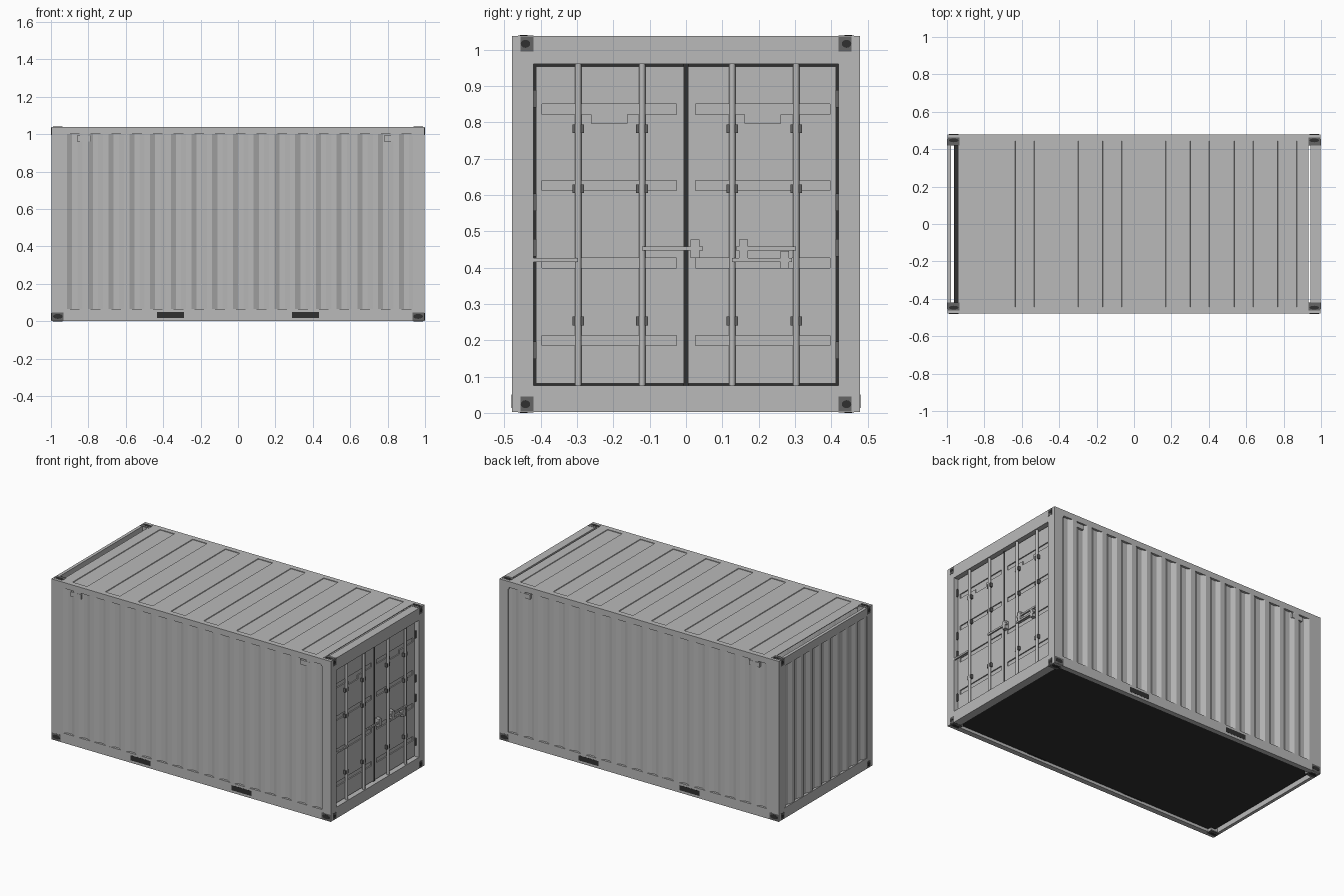
import bpy, bmesh, math
from mathutils import Vector

if "Cube" in bpy.data.objects:
    bpy.data.objects.remove(bpy.data.objects["Cube"])


def material(name, v):
    m = bpy.data.materials.new(name)
    m.diffuse_color = (v, v, v, 1)
    m.use_nodes = True
    m.node_tree.nodes["Principled BSDF"].inputs["Base Color"].default_value = m.diffuse_color
    return m


GREY = material("container grey", 0.49)
STEEL = material("dark steel", 0.13)
BLACK = material("black", 0.03)


def finish(name, bm, mat):
    bmesh.ops.recalc_face_normals(bm, faces=bm.faces)
    me = bpy.data.meshes.new(name)
    bm.to_mesh(me)
    bm.free()
    me.materials.append(mat)
    ob = bpy.data.objects.new(name, me)
    bpy.context.collection.objects.link(ob)
    return ob


def boxes(name, mat, spans):
    """One object made of boxes given as (x0, x1, y0, y1, z0, z1)."""
    bm = bmesh.new()
    for x0, x1, y0, y1, z0, z1 in spans:
        vs = bmesh.ops.create_cube(bm, size=1)["verts"]
        for v in vs:
            v.co = Vector((x0 if v.co.x < 0 else x1,
                           y0 if v.co.y < 0 else y1,
                           z0 if v.co.z < 0 else z1))
    return finish(name, bm, mat)


def sheet(name, path, to3d, a, b):
    """Corrugated sheet: a 2D path (along, depth) swept from a to b."""
    bm = bmesh.new()
    rows = [[bm.verts.new(to3d(u, d + t, w)) for u, d in path]
            for w, t in ((a, 0), (b, 0), (b, 0.004), (a, 0.004))]
    for k in range(4):
        r, s = rows[k], rows[(k + 1) % 4]
        for i in range(len(path) - 1):
            bm.faces.new((r[i], r[i + 1], s[i + 1], s[i]))
    for i in (0, -1):
        bm.faces.new([r[i] for r in rows])
    return finish(name, bm, GREY)


def waves(start, end, first, period, count, flat, slope, depth):
    """Trapezoid path: slope in, inner flat, slope out, repeated."""
    pts = [(start, 0)]
    for i in range(count):
        u = first + i * period
        pts += [(u, 0), (u + slope, depth), (u + slope + flat, depth),
                (u + 2 * slope + flat, 0)]
    return pts + [(end, 0)]


S = (-1, 1)

# Frame: posts, side rails, end headers and sills
posts = []
for sy in S:
    y0, y1 = sorted((sy * 0.42, sy * 0.479))
    posts += [(0.935, 0.998, y0, y1, 0.04, 1.0), (-0.998, -0.935, y0, y1, 0.04, 1.0)]
boxes("corner_posts", GREY, posts)
rails = []
for sy in S:
    y0, y1 = sorted((sy * 0.445, sy * 0.479))
    rails += [(-0.94, 0.94, y0, y1, 0.002, 0.065), (-0.94, 0.94, y0, y1, 1.0, 1.038)]
boxes("side_rails", GREY, rails)
boxes("end_rails", GREY, [
    (0.945, 0.998, -0.43, 0.43, 0.002, 0.075),
    (0.945, 0.998, -0.43, 0.43, 0.96, 1.038),
    (-0.998, -0.978, -0.43, 0.43, 0.002, 0.07),
    (-0.998, -0.978, -0.43, 0.43, 0.985, 1.038)])

# Corner castings with dark pockets and oval holes on the outer faces
cast, pads = [], []
holes = bmesh.new()


def hole(center, half, axis):
    vs = bmesh.ops.create_cone(holes, cap_ends=True, segments=16, radius1=1,
                               radius2=1, depth=2)["verts"]
    for v in vs:
        a, b, c = v.co
        p = {0: (c, a, b), 1: (a, c, b), 2: (a, b, c)}[axis]
        v.co = Vector([center[i] + p[i] * half[i] for i in range(3)])


for sx in S:
    for sy in S:
        for top in (0, 1):
            def zz(z):
                return 1.04 - z if top else z

            def span(x0, x1, y0, y1, z0, z1):
                return (*sorted((sx * x0, sx * x1)), *sorted((sy * y0, sy * y1)),
                        *sorted((zz(z0), zz(z1))))
            cast.append(span(0.93, 0.998, 0.42, 0.479, 0.002, 0.05))
            pads.append(span(0.99, 0.999, 0.42, 0.455, 0.004, 0.045))
            pads.append(span(0.932, 0.996, 0.42, 0.462, 0.001, 0.01))
            hole((sx * 0.99, sy * 0.442, zz(0.024)), (0.01, 0.013, 0.011), 0)
            hole((sx * 0.964, sy * 0.447, zz(0.01)), (0.026, 0.010, 0.01), 2)
            if not top:
                pads.append(span(0.932, 0.996, 0.47, 0.4795, 0.004, 0.047))
                hole((sx * 0.963, sy * 0.47, 0.026), (0.026, 0.01, 0.013), 1)
boxes("corner_castings", GREY, cast)
boxes("casting_pockets", STEEL, pads)
finish("casting_holes", holes, BLACK)

# Corrugated side walls
side = waves(-0.935, 0.942, -0.914, 0.1109, 17, 0.028, 0.027, 0.0145)
for sy, label in ((-1, "front"), (1, "back")):
    sheet(label + "_wall", side,
          lambda u, d, w, s=sy: (u, s * (0.479 - d), w), 0.065, 1.0)

# Corrugated closed end, flush with its frame
end = waves(-0.42, 0.42, -0.40, 0.0925, 9, 0.022, 0.024, 0.0135)
sheet("end_wall", end, lambda u, d, w: (-0.996 + d, u, w), 0.07, 0.985)

# Roof with shallow cross steps, and dark floor
roof = waves(-0.94, 0.933, -0.87, 0.234, 8, 0.1, 0.002, 0.004)
sheet("roof", roof, lambda u, d, w: (u, w, 1.038 - d), -0.446, 0.446)
boxes("floor", BLACK, [(-0.962, 0.933, -0.446, 0.446, 0.02, 0.05)])

# Fork pockets and small vents
forks, vents = [], []
for sy in S:
    y0, y1 = sorted((sy * 0.44, sy * 0.4798))
    forks += [(sx * 0.361 - 0.072, sx * 0.361 + 0.072, y0, y1, 0.018, 0.05) for sx in S]
    y0, y1 = sorted((sy * 0.46, sy * 0.4795))
    vents += [(-0.86, -0.785, y0, y1, 0.962, 0.992), (0.78, 0.855, y0, y1, 0.962, 0.992)]
boxes("fork_pockets", BLACK, forks)
boxes("vents", GREY, vents)

# Doors: dark seal behind two leaves with pressed horizontal grooves
boxes("door_seal", BLACK, [(0.946, 0.963, -0.425, 0.425, 0.07, 0.965),
                           (0.96, 0.973, -0.007, 0.007, 0.075, 0.96)])
for sy, label in ((-1, "left"), (1, "right")):
    door = boxes(label + "_door", GREY,
                 [(0.95, 0.972, *sorted((sy * 0.007, sy * 0.413)), 0.081, 0.954)])
    ya, yb = sorted((sy * 0.026, sy * 0.396))
    cuts = [(0.965, 0.99, ya, yb, z, z + 0.028) for z in (0.185, 0.399, 0.612)]
    cuts.append((0.965, 0.99, ya, yb, 0.822, 0.85))
    ya, yb = sorted((sy * 0.163, sy * 0.26))
    pocket = [(0.965, 0.99, ya, yb, 0.797, 0.823)]
    for c in (cuts, pocket):
        cutter = boxes("groove_cutter", GREY, c)
        cutter.hide_render = True
        cutter.hide_set(True)
        mod = door.modifiers.new("grooves", "BOOLEAN")
        mod.operation, mod.solver, mod.object = "DIFFERENCE", "EXACT", cutter

# Locking bars
BARS = (-0.297, -0.121, 0.127, 0.303)
bm = bmesh.new()
for y in BARS:
    vs = bmesh.ops.create_cone(bm, cap_ends=True, segments=12, radius1=0.009,
                               radius2=0.009, depth=0.885)["verts"]
    bmesh.ops.translate(bm, verts=vs, vec=(0.983, y, 0.5175))
rods = finish("locking_bars", bm, GREY)
for p in rods.data.polygons:
    p.use_smooth = len(p.vertices) == 4

# Bar brackets and hinges
boxes("bar_brackets", STEEL, [(0.97, 0.987, y - 0.016, y + 0.016, z - 0.012, z + 0.012)
                              for y in BARS for z in (0.253, 0.617, 0.782)])
boxes("hinges", STEEL, [(0.955, 0.98, s * 0.416 - 0.005, s * 0.416 + 0.005, z - 0.024, z + 0.024)
                        for s in S for z in (0.172, 0.455, 0.58, 0.865)])

# Door handles with latch plates
boxes("handles", GREY, [
    (0.988, 0.997, -0.121, 0.047, 0.447, 0.458), (0.988, 0.997, 0.137, 0.303, 0.447, 0.458),
    (0.988, 0.997, -0.42, -0.297, 0.416, 0.427), (0.988, 0.997, 0.127, 0.292, 0.416, 0.427)])
boxes("latches", GREY, [
    (0.972, 0.998, 0.012, 0.037, 0.427, 0.477), (0.972, 0.998, 0.146, 0.17, 0.427, 0.477),
    (0.972, 0.998, 0.26, 0.283, 0.397, 0.445)])
